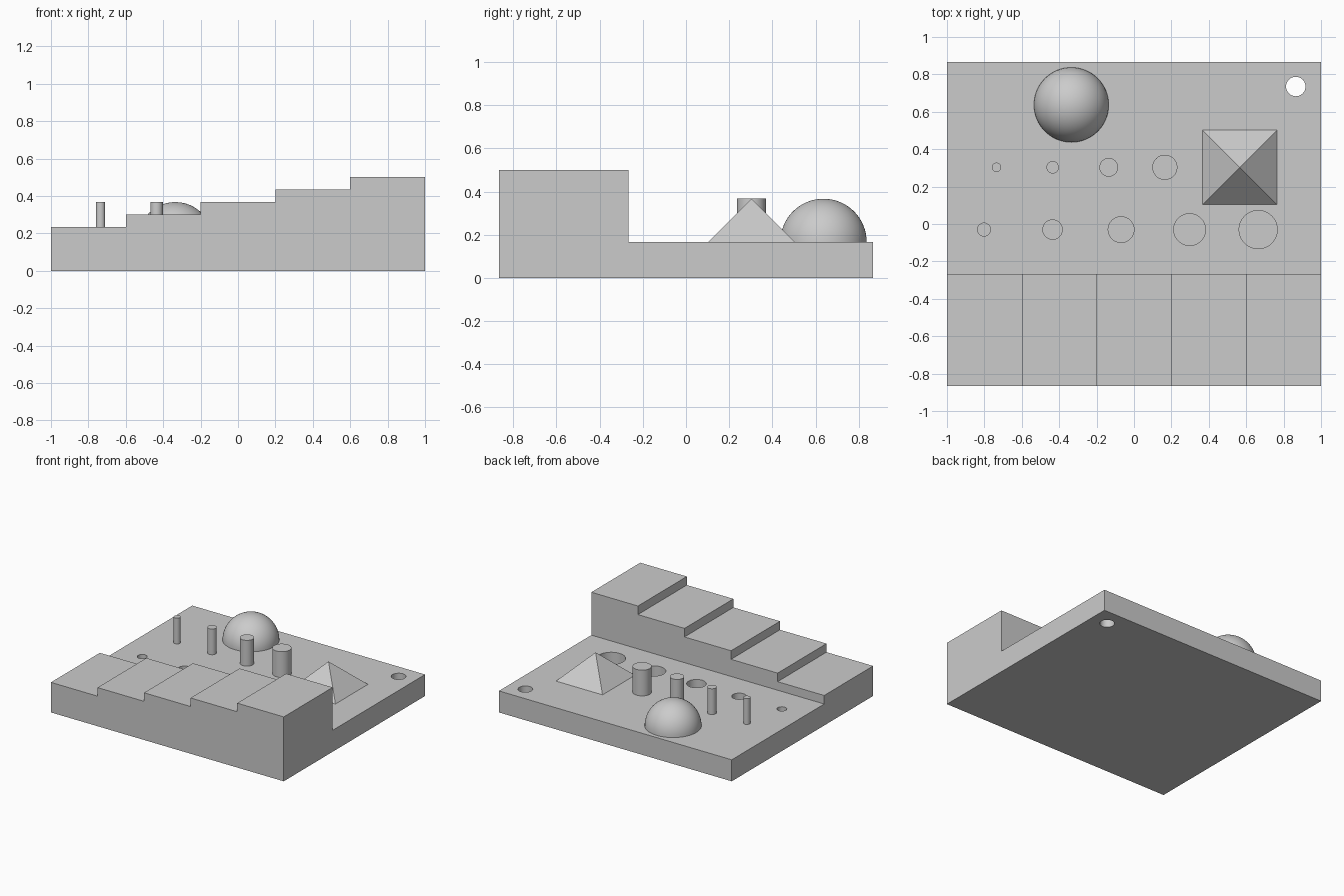
import bpy, bmesh, math
from mathutils import Matrix, Vector

cube = bpy.data.objects.get("Cube")
if cube:
    bpy.data.objects.remove(cube, do_unlink=True)

HALF_Y, STEP_BACK, DECK, RISE = 0.867, -0.267, 0.167, 0.2

grey = bpy.data.materials.new("plain grey")
grey.use_nodes = True
grey.diffuse_color = (0.6, 0.6, 0.6, 1)
grey.node_tree.nodes["Principled BSDF"].inputs["Base Color"].default_value = (0.6, 0.6, 0.6, 1)


def make(name, bm, smooth=False):
    bmesh.ops.recalc_face_normals(bm, faces=bm.faces[:])
    mesh = bpy.data.meshes.new(name)
    bm.to_mesh(mesh)
    bm.free()
    mesh.materials.append(grey)
    obj = bpy.data.objects.new(name, mesh)
    bpy.context.collection.objects.link(obj)
    if smooth:
        bpy.ops.object.select_all(action="DESELECT")
        obj.select_set(True)
        bpy.context.view_layer.objects.active = obj
        bpy.ops.object.shade_smooth_by_angle(angle=math.radians(35))
    return obj


def add_cylinder(bm, x, y, r, z0, z1):
    bmesh.ops.create_cone(bm, cap_ends=True, segments=48, radius1=r, radius2=r,
                          depth=z1 - z0, matrix=Matrix.Translation((x, y, (z0 + z1) / 2)))


def apply_boolean(obj, tool, operation):
    mod = obj.modifiers.new("boolean", "BOOLEAN")
    mod.operation, mod.solver, mod.object = operation, "EXACT", tool
    bpy.ops.object.select_all(action="DESELECT")
    obj.select_set(True)
    bpy.context.view_layer.objects.active = obj
    bpy.ops.object.modifier_apply(modifier=mod.name)
    bpy.data.objects.remove(tool, do_unlink=True)


# Base slab
bm = bmesh.new()
bmesh.ops.create_cube(bm, size=1, matrix=Matrix.Translation((0, 0, DECK / 2))
                      @ Matrix.Diagonal((2, 2 * HALF_Y, DECK, 1)))
base = make("base_with_stairs", bm)

# Stair profile, extruded front to back
bm = bmesh.new()
profile = [(1, 0), (-1, 0)]
for i in range(5):
    z = 0.2333 + i / 15
    profile += [(-1 + 0.4 * i, z), (-0.6 + 0.4 * i, z)]
face = bm.faces.new([bm.verts.new((x, -HALF_Y, z)) for x, z in profile])
ext = bmesh.ops.extrude_face_region(bm, geom=[face])
bmesh.ops.translate(bm, vec=Vector((0, STEP_BACK + HALF_Y, 0)),
                    verts=[v for v in ext["geom"] if isinstance(v, bmesh.types.BMVert)])
apply_boolean(base, make("stairs", bm), "UNION")

# Merge the coplanar faces of slab and stairs
bm = bmesh.new()
bm.from_mesh(base.data)
bmesh.ops.remove_doubles(bm, verts=bm.verts[:], dist=0.0005)
bmesh.ops.dissolve_limit(bm, angle_limit=0.01, verts=bm.verts[:], edges=bm.edges[:])
bm.to_mesh(base.data)
bm.free()

# Row of blind holes, plus one hole right through the corner
bm = bmesh.new()
for i, r in enumerate((0.035, 0.052, 0.069, 0.085, 0.102)):
    add_cylinder(bm, -0.802 + 0.3665 * i, -0.03, r, 0.033, 0.3)
add_cylinder(bm, 0.865, 0.735, 0.052, -0.1, 0.3)
apply_boolean(base, make("hole_cutter", bm), "DIFFERENCE")
bpy.ops.object.shade_smooth_by_angle(angle=math.radians(35))

# Row of pins
for i, r in enumerate((0.025, 0.033, 0.05, 0.067)):
    bm = bmesh.new()
    add_cylinder(bm, -0.735 + 0.3 * i, 0.303, r, DECK - 0.02, DECK + RISE)
    make(f"pin_{i + 1}", bm, smooth=True)

# Dome
bm = bmesh.new()
bmesh.ops.create_uvsphere(bm, u_segments=64, v_segments=32, radius=RISE,
                          matrix=Matrix.Translation((-0.335, 0.637, DECK)))
bmesh.ops.bisect_plane(bm, geom=bm.verts[:] + bm.edges[:] + bm.faces[:], dist=0.0001,
                       plane_co=(0, 0, DECK), plane_no=(0, 0, 1), clear_inner=True)
make("dome", bm, smooth=True)

# Pyramid
bm = bmesh.new()
bmesh.ops.create_cone(bm, cap_ends=False, segments=4, radius1=RISE * math.sqrt(2), radius2=0,
                      depth=RISE, matrix=Matrix.Translation((0.565, 0.303, DECK + RISE / 2))
                      @ Matrix.Rotation(math.pi / 4, 4, "Z"))
bmesh.ops.remove_doubles(bm, verts=bm.verts[:], dist=0.0005)
make("pyramid", bm)
